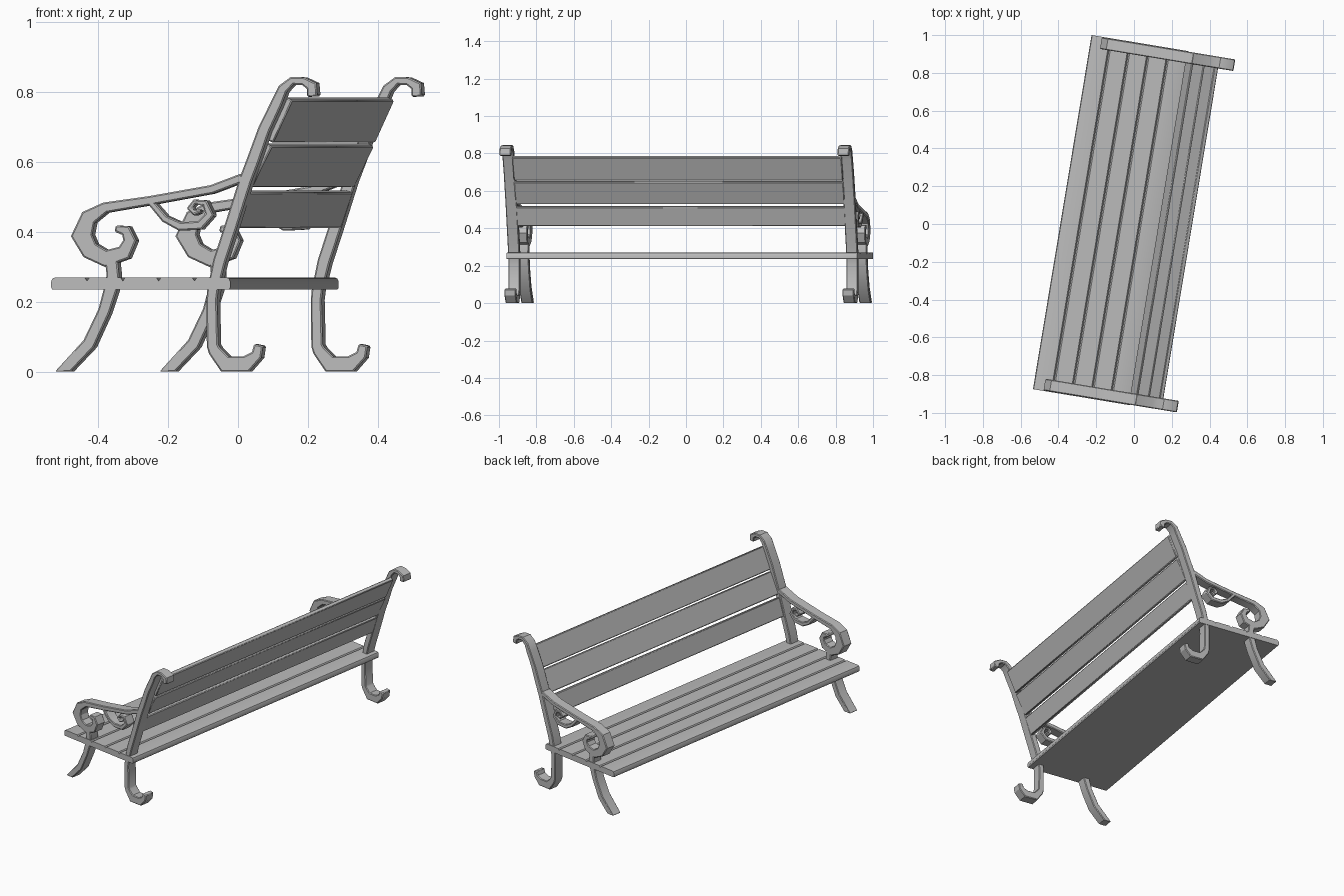
import bpy, bmesh, math
from mathutils import Vector

if "Cube" in bpy.data.objects:
    bpy.data.objects.remove(bpy.data.objects["Cube"], do_unlink=True)

TURN = -math.radians(9.4)      # the whole bench stands turned on the ground
INNER, OUTER = 0.885, 0.947    # end frame faces along the bench length
SEAT_END = 0.95

grey = bpy.data.materials.new("plain_grey")
grey.use_nodes = True
grey.diffuse_color = (0.5, 0.5, 0.5, 1)
grey.node_tree.nodes["Principled BSDF"].inputs["Base Color"].default_value = (0.5, 0.5, 0.5, 1)


def finish(name, bm, bevel=0.0):
    bmesh.ops.recalc_face_normals(bm, faces=bm.faces)
    mesh = bpy.data.meshes.new(name)
    bm.to_mesh(mesh)
    bm.free()
    obj = bpy.data.objects.new(name, mesh)
    bpy.context.collection.objects.link(obj)
    obj.rotation_euler.z = TURN
    mesh.materials.append(grey)
    if bevel:
        mod = obj.modifiers.new("soft_edges", 'BEVEL')
        mod.width = bevel
        mod.segments = 1
        mod.limit_method = 'ANGLE'
        mod.angle_limit = math.radians(60)
    bpy.ops.object.select_all(action='DESELECT')
    obj.select_set(True)
    bpy.context.view_layer.objects.active = obj
    bpy.ops.object.shade_smooth_by_angle(angle=math.radians(30))
    return obj


def prism(name, outline, y0, y1, bevel=0.0):
    """Depth/height outline extruded along the bench length."""
    bm = bmesh.new()
    face = bm.faces.new([bm.verts.new((x, y0, z)) for x, z in outline])
    out = bmesh.ops.extrude_face_region(bm, geom=[face])
    verts = [g for g in out["geom"] if isinstance(g, bmesh.types.BMVert)]
    bmesh.ops.translate(bm, verts=verts, vec=(0, y1 - y0, 0))
    return finish(name, bm, bevel)


def bar(name, path, y0, y1, flat_start=False):
    """Flat iron bar following (depth, height, width) points."""
    bm = bmesh.new()
    pts = [Vector(p[:2]) for p in path]
    rings = []
    for i, (p, node) in enumerate(zip(pts, path)):
        before = (p - pts[i - 1]).normalized() if i else None
        after = (pts[i + 1] - p).normalized() if i + 1 < len(pts) else None
        before, after = before or after, after or before
        if flat_start and i == 0:
            before = after = Vector((0, 1))
        t = (before + after).normalized()
        half = node[2] / 2 / max(t.dot(after), 0.6)
        side = Vector((-t.y, t.x)) * half
        a, b = p + side, p - side
        rings.append([bm.verts.new((q.x, y, q.y)) for q, y in
                      ((a, y0), (b, y0), (b, y1), (a, y1))])
    for r, s in zip(rings, rings[1:]):
        for k in range(4):
            n = (k + 1) % 4
            bm.faces.new((r[k], r[n], s[n], s[k]))
    bm.faces.new(rings[0])
    bm.faces.new(rings[-1])
    return finish(name, bm, 0.004)


# Rear post: top curl, leaning back, straight leg, hooked foot
POST = [(.372, .788, .03), (.370, .818, .028), (.345, .832, .022), (.313, .833, .022),
        (.286, .81, .028), (.268, .77, .032), (.231, .693, .034), (.2, .607, .036),
        (.178, .55, .036), (.133, .41, .036), (.102, .316, .036), (.083, .235, .032),
        (.08, .207, .031), (.082, .075, .033), (.088, .06, .036), (.118, .022, .044),
        (.18, .022, .044), (.21, .048, .03), (.216, .077, .026)]
# Front leg, cut level with the ground
LEG = [(-.352, 0, .046), (-.277, .08, .036), (-.233, .173, .034),
       (-.214, .236, .038), (-.207, .275, .036), (-.212, .32, .036)]
# Armrest rolling down into the large front scroll
ARM = [(.17, .556, .025), (.079, .522, .025), (-.1, .49, .026), (-.23, .47, .03),
       (-.278, .442, .044), (-.298, .39, .056), (-.274, .347, .05), (-.228, .324, .045),
       (-.175, .341, .04), (-.158, .376, .034), (-.17, .404, .028), (-.2, .41, .018)]
# Small scroll hanging under the armrest
SCROLL = [(-.1, .488, .018), (-.057, .438, .02), (-.013, .416, .024), (.045, .419, .024),
          (.074, .45, .022), (.06, .483, .016), (.03, .486, .013), (.015, .468, .012),
          (.03, .453, .012), (.047, .461, .012)]

for label, y0, y1 in (("right", -OUTER, -INNER), ("left", INNER, OUTER)):
    bar(label + "_rear_post", POST, y0, y1)
    bar(label + "_front_leg", LEG, y0, y1, flat_start=True)
    bar(label + "_armrest", ARM, y0, y1)
    bar(label + "_arm_scroll", SCROLL, y0, y1)

# Seat: one board grooved into five slats
FRONT, REAR, LOW, HIGH, GROOVE = -.385, .135, .235, .27, .007
step = (REAR - FRONT) / 5
seat = [(REAR - .004, LOW), (FRONT + .004, LOW)]
seat += [(FRONT, LOW + .006), (FRONT, HIGH - .012), (FRONT + .004, HIGH - .003), (FRONT + .012, HIGH)]
for i in range(1, 5):
    x = FRONT + i * step
    seat += [(x - GROOVE, HIGH), (x, HIGH - .01), (x + GROOVE, HIGH)]
seat += [(REAR - .012, HIGH), (REAR - .004, HIGH - .003), (REAR, HIGH - .012), (REAR, LOW + .006)]
prism("seat", seat, -SEAT_END, SEAT_END)

# Three leaning back slats, given by their rear bottom and top edges
SLATS = (("lower", (.15, .41), (.185, .513)), ("middle", (.188, .527), (.247, .645)),
         ("upper", (.25, .655), (.306, .777)))
for label, bottom, top in SLATS:
    b, t = Vector(bottom), Vector(top)
    d = (t - b).normalized()
    forward = Vector((-d.y, d.x)) * .024
    prism(label + "_back_slat", [b, t, t + forward, b + forward], -.892, .892, .004)
